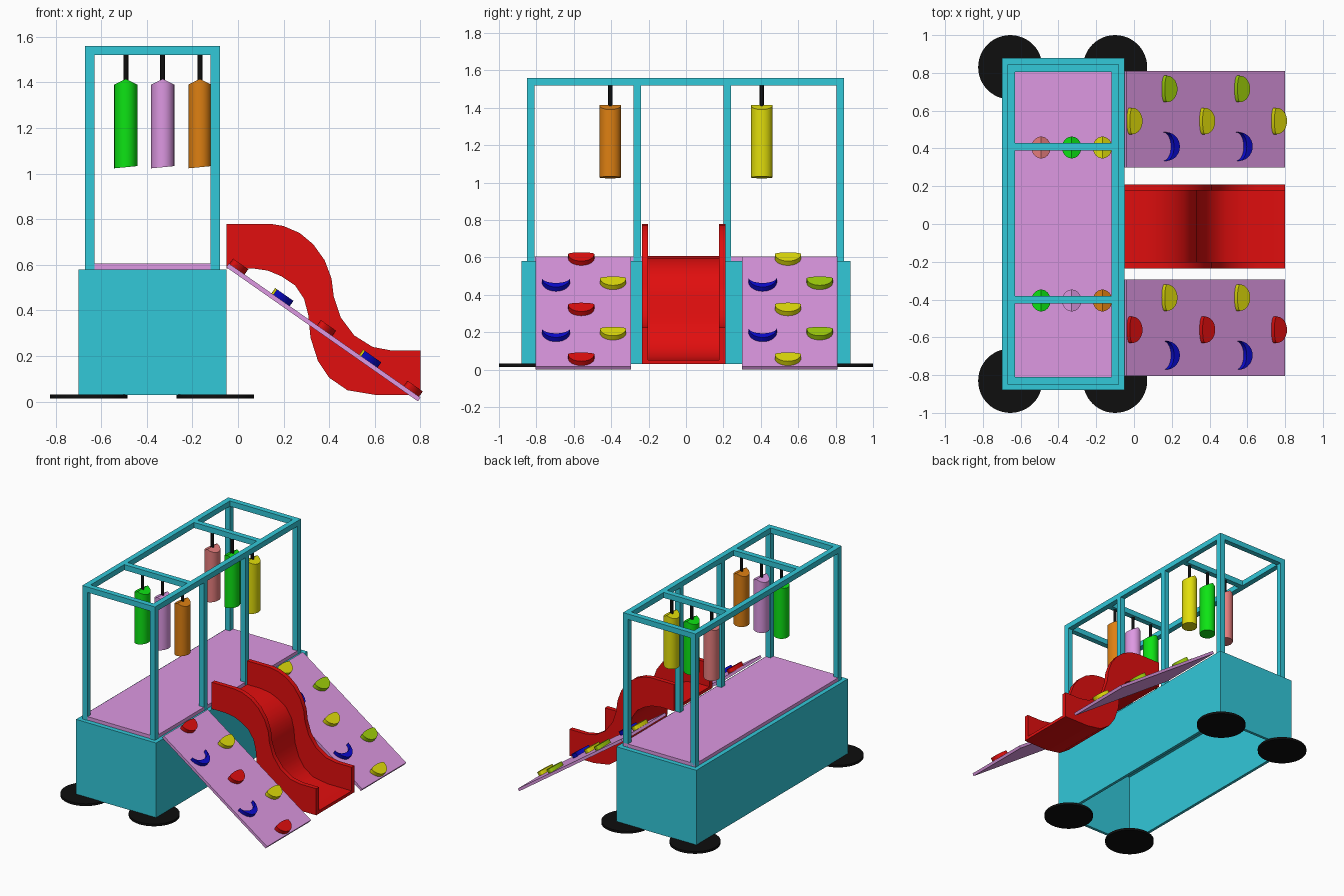
import bpy, bmesh, math
from mathutils import Matrix, Vector

cube = bpy.data.objects.get("Cube")
if cube:
    bpy.data.objects.remove(cube, do_unlink=True)


def make_material(name, rgb):
    lin = [((c / 255 + 0.055) / 1.055) ** 2.4 if c > 10 else c / 255 / 12.92 for c in rgb]
    mat = bpy.data.materials.new(name)
    mat.use_nodes = True
    mat.diffuse_color = (*lin, 1)
    mat.node_tree.nodes["Principled BSDF"].inputs["Base Color"].default_value = (*lin, 1)
    return mat


TEAL = make_material("teal", (50, 200, 217))
MAUVE = make_material("mauve", (221, 152, 226))
RED = make_material("red", (225, 14, 14))
GREEN = make_material("green", (13, 228, 20))
ORANGE = make_material("orange", (222, 128, 18))
YELLOW = make_material("yellow", (226, 222, 10))
LIME = make_material("lime", (160, 208, 10))
SALMON = make_material("salmon", (238, 130, 130))
BLUE = make_material("blue", (10, 10, 210))
BLACK = make_material("black", (14, 14, 14))


def finish(name, bm, mat, smooth=False, matrix=None):
    bmesh.ops.recalc_face_normals(bm, faces=bm.faces)
    mesh = bpy.data.meshes.new(name)
    bm.to_mesh(mesh)
    bm.free()
    mesh.materials.append(mat)
    obj = bpy.data.objects.new(name, mesh)
    bpy.context.collection.objects.link(obj)
    if matrix:
        obj.matrix_world = matrix
    if smooth:
        bpy.ops.object.select_all(action='DESELECT')
        obj.select_set(True)
        bpy.context.view_layer.objects.active = obj
        bpy.ops.object.shade_smooth_by_angle(angle=math.radians(35))
    return obj


def box(name, low, high, mat, matrix=None):
    low, high = Vector(low), Vector(high)
    bm = bmesh.new()
    bmesh.ops.create_cube(bm, size=1)
    for v in bm.verts:
        v.co = (low + high) / 2 + v.co * (high - low)
    return finish(name, bm, mat, matrix=matrix)


def cylinder(name, center, radius, low, high, mat, sides):
    bm = bmesh.new()
    bmesh.ops.create_cone(bm, cap_ends=True, segments=sides, radius1=radius,
                          radius2=radius, depth=high - low)
    bmesh.ops.translate(bm, verts=bm.verts, vec=(*center, (low + high) / 2))
    return finish(name, bm, mat, True)


def strip(name, upper, lower, to_3d, offset, mat, matrix=None):
    """Solid between two matching 2D edge lines, extruded by offset."""
    bm = bmesh.new()
    up = [bm.verts.new(to_3d(*p)) for p in upper]
    lo = [bm.verts.new(to_3d(*p)) for p in lower]
    for i in range(len(up) - 1):
        bm.faces.new((up[i], up[i + 1], lo[i + 1], lo[i]))
    bmesh.ops.remove_doubles(bm, verts=bm.verts, dist=1e-5)
    grown = bmesh.ops.extrude_face_region(bm, geom=bm.faces[:], use_keep_orig=True)
    moved = [g for g in grown["geom"] if isinstance(g, bmesh.types.BMVert)]
    bmesh.ops.translate(bm, verts=moved, vec=offset)
    return finish(name, bm, mat, True, matrix)


# Base: open-bottomed box and deck
bm = bmesh.new()
bmesh.ops.create_cube(bm, size=1)
for v in bm.verts:
    v.co = Vector((-0.375, 0, 0.305)) + v.co * Vector((0.65, 1.76, 0.55))
bmesh.ops.delete(bm, geom=[f for f in bm.faces if f.normal.z < -0.5], context='FACES')
base = finish("base_box", bm, TEAL)
shell = base.modifiers.new("walls", 'SOLIDIFY')
shell.thickness = 0.03
shell.offset = -1
box("deck", (-0.668, -0.845, 0.57), (-0.082, 0.845, 0.605), MAUVE)

# Feet
for x in (-0.655, -0.1):
    for y in (-0.83, 0.83):
        cylinder("foot", (x, y), 0.17, 0.015, 0.032, BLACK, 48)

# Overhead frame
BAR, TOP = 0.02, 1.56
XS, YS = (-0.65, -0.1), (-0.83, 0.825)
posts = [(x, y) for x in XS for y in YS] + [(XS[1], -0.26), (XS[1], 0.22)]
for x, y in posts:
    box("post", (x - BAR, y - BAR, 0.57), (x + BAR, y + BAR, TOP - 2 * BAR), TEAL)
for x in XS:
    box("long_beam", (x - BAR, YS[0] - BAR, TOP - 2 * BAR), (x + BAR, YS[1] + BAR, TOP), TEAL)
for y in (YS[0], -0.4, 0.41, YS[1]):
    box("cross_beam", (XS[0] + BAR, y - BAR, TOP - 2 * BAR), (XS[1] - BAR, y + BAR, TOP), TEAL)


# Hanging bags with a ridged top
def bag(x, y, mat):
    bm = bmesh.new()
    bmesh.ops.create_cone(bm, cap_ends=True, segments=24, radius1=1, radius2=1, depth=1)
    caps = [f for f in bm.faces if f.normal.z > 0.9]
    bmesh.ops.poke(bm, faces=caps)
    for v in bm.verts:
        z = 1.415 - 0.025 * abs(v.co.x) if v.co.z > 0 else 1.028 + 0.005 * v.co.x
        v.co = (x + v.co.x * 0.051, y + v.co.y * 0.058, z)
    finish("hanging_bag", bm, mat, True)
    cylinder("rope", (x, y), 0.011, 1.4, 1.53, BLACK, 12)


for y, row in ((-0.405, (GREEN, MAUVE, ORANGE)), (0.405, (SALMON, GREEN, YELLOW))):
    for x, mat in zip((-0.492, -0.33, -0.167), row):
        bag(x, y, mat)

# Slide: two wavy side walls and a bed along their lower edge
rim = [(-0.05, 0.78), (0.14, 0.78), (0.2, 0.77), (0.27, 0.74), (0.33, 0.69), (0.38, 0.62),
       (0.41, 0.54), (0.42, 0.46), (0.45, 0.37), (0.51, 0.29), (0.59, 0.24), (0.67, 0.225), (0.8, 0.225)]
under = [(-0.05, 0.585), (0.06, 0.585), (0.13, 0.575), (0.19, 0.55), (0.25, 0.51), (0.29, 0.45),
         (0.308, 0.38), (0.318, 0.28), (0.35, 0.18), (0.4, 0.105), (0.48, 0.05), (0.6, 0.03), (0.8, 0.03)]
bed = []
for i, p in enumerate(under):
    a, b = under[max(i - 1, 0)], under[min(i + 1, len(under) - 1)]
    t = (Vector(b) - Vector(a)).normalized()
    bed.append((p[0] - t.y * 0.022, p[1] + t.x * 0.022))
for y in (-0.235, 0.177):
    strip("slide_wall", rim, under, lambda x, z: (x, y, z), (0, 0.033, 0), RED)
strip("slide_bed", bed, under, lambda x, z: (x, -0.21, z), (0, 0.395, 0), RED)

# Climbing ramps: local x runs downhill, local z is the ramp normal
start, end = Vector((-0.04, 0, 0.606)), Vector((0.8, 0, 0.018))
length = (end - start).length
slope = math.atan2(start.z - end.z, end.x - start.x)
RAMP = Matrix.Translation(start) @ Matrix.Rotation(slope, 4, 'Y')
for y in (-0.805, 0.3):
    box("climbing_ramp", (0, y, -0.02), (length, y + 0.51, 0), MAUVE, RAMP)


# Climbing holds
def hold(x, y, mat, crescent=False):
    n = 14
    angles = [math.pi * (i / n - 0.5) for i in range(n + 1)]
    inner = 0.05 if crescent else -0.016
    outer = 0.088 if crescent else 0.066
    half = 0.076 if crescent else 0.07
    front = [(outer * math.cos(a), half * math.sin(a)) for a in angles]
    back = [(inner * math.cos(a), half * math.sin(a)) for a in angles]
    place = RAMP @ Matrix.Translation(((x - start.x) / math.cos(slope), y, 0))
    strip("climbing_hold", front, back, lambda u, v: (u, v, -0.005), (0, 0, 0.033), mat, place)


for y, mat in ((-0.39, YELLOW), (0.715, LIME)):
    for x in (0.16, 0.545):
        hold(x, y, mat)
for y, mat in ((-0.56, RED), (0.545, YELLOW)):
    for x in (-0.025, 0.36, 0.74):
        hold(x, y, mat)
for y in (-0.695, 0.41):
    for x in (0.155, 0.54):
        hold(x, y, BLUE, True)
